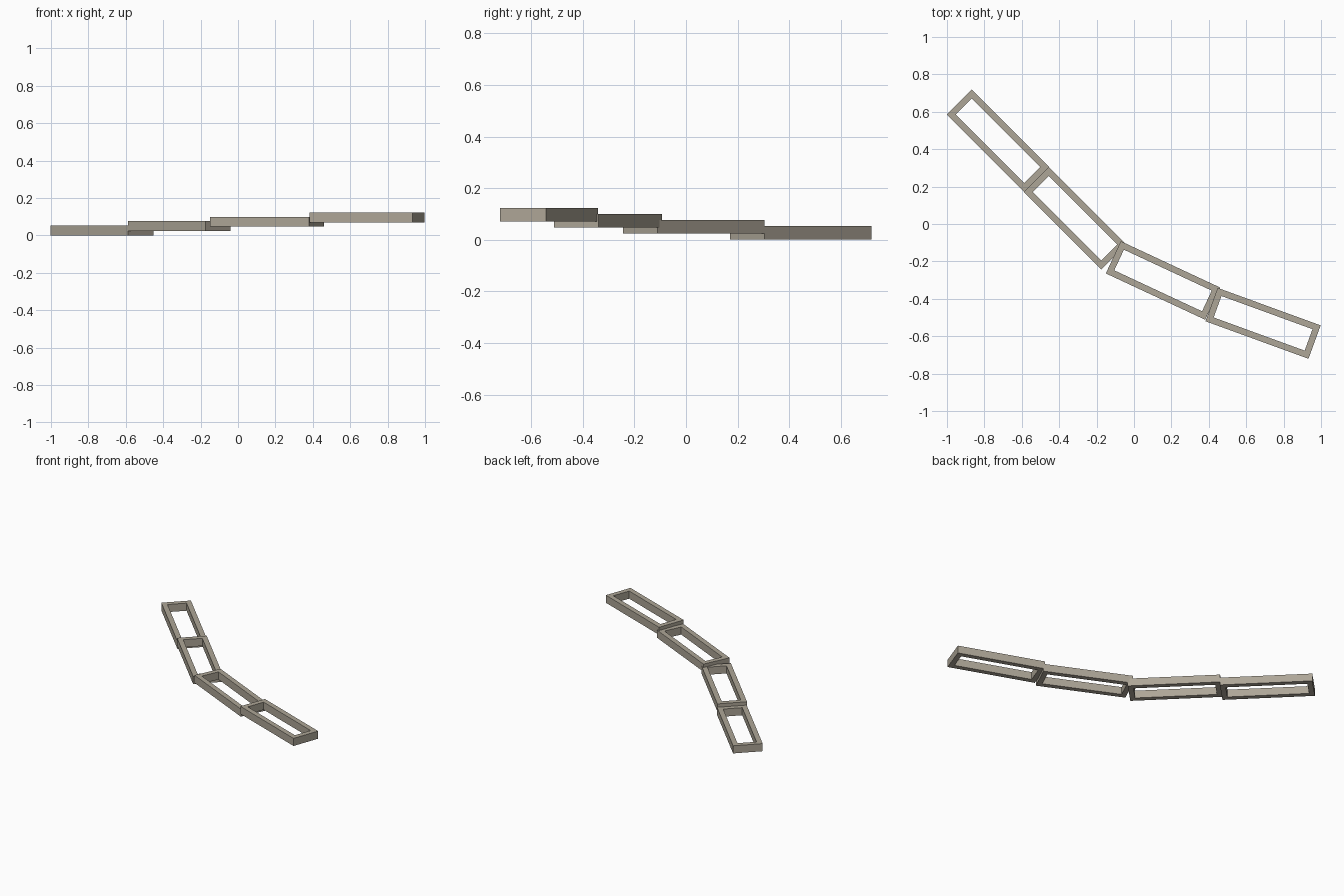
import bpy
import bmesh
from math import radians
from mathutils import Matrix, Vector

cube = bpy.data.objects.get("Cube")
if cube:
    bpy.data.objects.remove(cube, do_unlink=True)

LENGTH, WIDTH, HEIGHT, BAR, STEP = 0.586, 0.19, 0.053, 0.034, 0.0233

stone = bpy.data.materials.new("warm_grey_stone")
stone.use_nodes = True
color = (0.42, 0.38, 0.31, 1)
stone.diffuse_color = color
stone.node_tree.nodes["Principled BSDF"].inputs["Base Color"].default_value = color


def add_frame(name, x, y, z, angle):
    """Open rectangular frame: an outer and inner loop, bridged and extruded."""
    bm = bmesh.new()
    signs = [(-1, -1), (1, -1), (1, 1), (-1, 1)]
    outer, inner = [
        [bm.verts.new((sx * (LENGTH / 2 - inset), sy * (WIDTH / 2 - inset), 0))
         for sx, sy in signs]
        for inset in (0, BAR)]
    for i in range(4):
        j = (i + 1) % 4
        bm.faces.new((outer[i], outer[j], inner[j], inner[i]))
    extruded = bmesh.ops.extrude_face_region(bm, geom=bm.faces[:], use_keep_orig=True)
    top = [v for v in extruded["geom"] if isinstance(v, bmesh.types.BMVert)]
    bmesh.ops.translate(bm, verts=top, vec=Vector((0, 0, HEIGHT)))
    bmesh.ops.recalc_face_normals(bm, faces=bm.faces[:])
    bmesh.ops.transform(bm, verts=bm.verts[:],
                        matrix=Matrix.Translation((x, y, z)) @ Matrix.Rotation(radians(angle), 4, "Z"))
    mesh = bpy.data.meshes.new(name)
    bm.to_mesh(mesh)
    bm.free()
    mesh.materials.append(stone)
    bpy.context.collection.objects.link(bpy.data.objects.new(name, mesh))


# Chain of overlapping step frames, rising from back right to front left
steps = [(-0.727, 0.445, -45), (-0.315, 0.03, -45), (0.155, -0.302, -25), (0.69, -0.531, -20)]
for i, (x, y, angle) in enumerate(steps):
    add_frame(f"step_frame_{i + 1}", x, y, i * STEP, angle)
